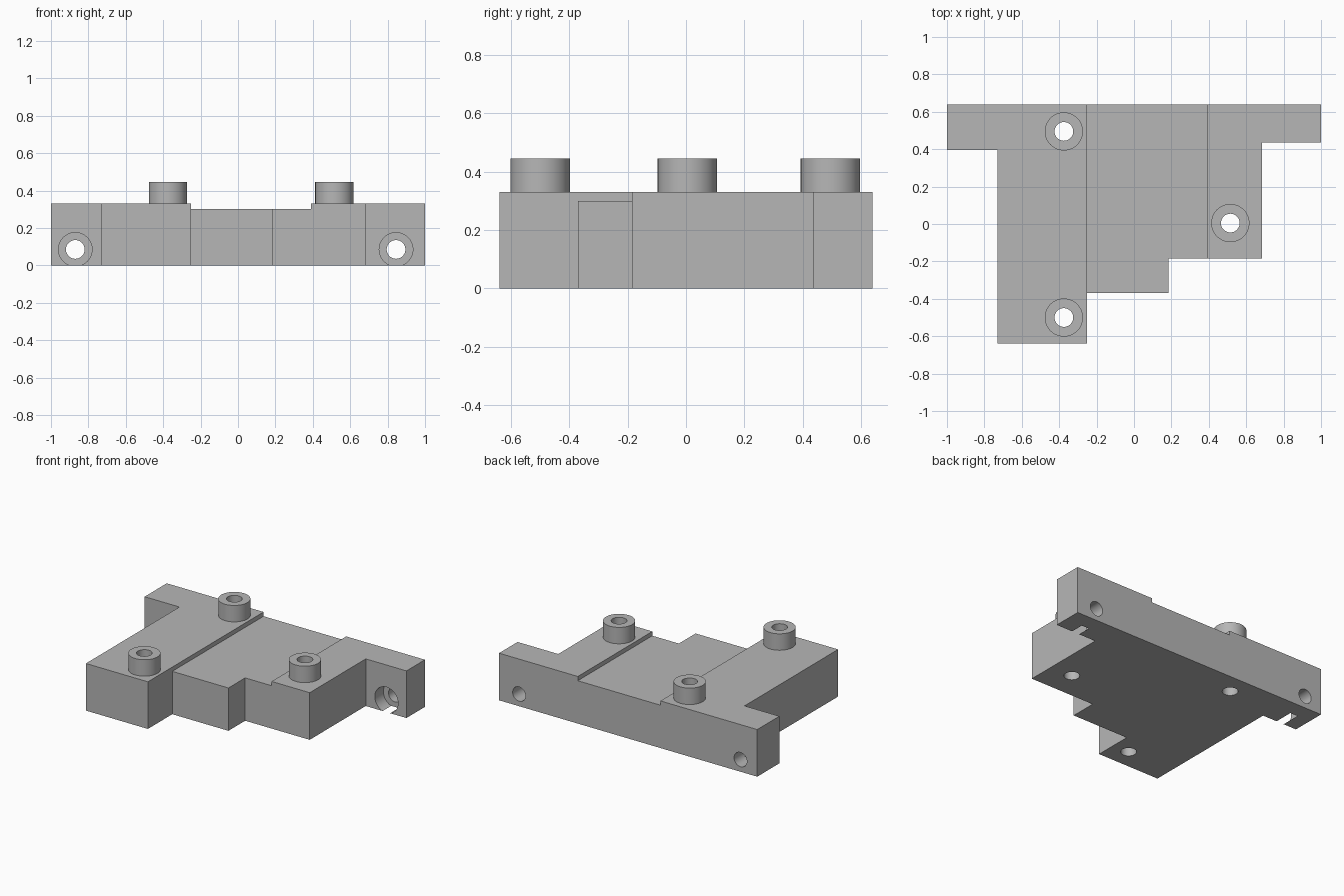
import bpy
import bmesh
import math
from mathutils import Matrix, Vector

cube = bpy.data.objects.get("Cube")
if cube:
    bpy.data.objects.remove(cube, do_unlink=True)

grey = bpy.data.materials.new("machined grey")
grey.use_nodes = True
grey.diffuse_color = (0.47, 0.47, 0.47, 1)
grey.node_tree.nodes["Principled BSDF"].inputs["Base Color"].default_value = grey.diffuse_color

HEIGHT, RECESS_Z, BOSS_TOP = 0.33, 0.30, 0.445
BACK = 0.64
HOLE_R, BOSS_R, BORE_R = 0.05, 0.102, 0.09


def finish(name, bm):
    bmesh.ops.recalc_face_normals(bm, faces=bm.faces)
    mesh = bpy.data.meshes.new(name)
    bm.to_mesh(mesh)
    bm.free()
    mesh.materials.append(grey)
    obj = bpy.data.objects.new(name, mesh)
    bpy.context.collection.objects.link(obj)
    return obj


def prism(name, outline, z0, z1):
    """Extrude a closed plan outline upward."""
    bm = bmesh.new()
    face = bm.faces.new([bm.verts.new((x, y, z0)) for x, y in outline])
    side = bmesh.ops.extrude_face_region(bm, geom=[face])
    verts = [v for v in side["geom"] if isinstance(v, bmesh.types.BMVert)]
    bmesh.ops.translate(bm, verts=verts, vec=(0, 0, z1 - z0))
    return finish(name, bm)


def cylinder(name, start, end, radius):
    a, b = Vector(start), Vector(end)
    turn = (b - a).to_track_quat("Z", "Y").to_matrix().to_4x4()
    bm = bmesh.new()
    bmesh.ops.create_cone(bm, cap_ends=True, segments=48, radius1=radius, radius2=radius,
                          depth=(b - a).length,
                          matrix=Matrix.Translation((a + b) / 2) @ turn)
    return finish(name, bm)


def combine(target, tool, operation):
    """Apply a boolean and discard the tool object."""
    mod = target.modifiers.new("boolean", "BOOLEAN")
    mod.operation, mod.solver, mod.object = operation, "EXACT", tool
    bpy.context.view_layer.objects.active = target
    bpy.ops.object.modifier_apply(modifier=mod.name)
    bpy.data.objects.remove(tool, do_unlink=True)


# Stepped plate with two mounting arms along the back
plate = prism("mounting_plate", [
    (-1, BACK), (-1, 0.395), (-0.73, 0.395), (-0.73, -0.64), (-0.25, -0.64),
    (-0.25, -0.37), (0.185, -0.37), (0.185, -0.185), (0.685, -0.185),
    (0.685, 0.435), (1, 0.435), (1, BACK)], 0, HEIGHT)

# Shallow channel running front to back
channel = prism("channel_cutter", [(-0.25, -1), (0.39, -1), (0.39, 1), (-0.25, 1)],
                RECESS_Z, HEIGHT + 0.2)
combine(plate, channel, "DIFFERENCE")

# Raised bosses with vertical through holes
for x, y in [(-0.375, 0.495), (-0.375, -0.5), (0.515, 0.005)]:
    boss = cylinder("boss", (x, y, HEIGHT - 0.1), (x, y, BOSS_TOP), BOSS_R)
    combine(plate, boss, "UNION")
    drill = cylinder("boss_drill", (x, y, -0.2), (x, y, BOSS_TOP + 0.2), HOLE_R)
    combine(plate, drill, "DIFFERENCE")

# Counterbored screw holes through the arms
for x in (-0.87, 0.845):
    z = 0.085
    drill = cylinder("arm_drill", (x, 0.2, z), (x, BACK + 0.2, z), HOLE_R)
    combine(plate, drill, "DIFFERENCE")
    bore = cylinder("arm_counterbore", (x, 0.2, z), (x, BACK - 0.11, z), BORE_R)
    combine(plate, bore, "DIFFERENCE")

# Smooth the round walls, keep machined edges crisp
bpy.ops.object.select_all(action="DESELECT")
plate.select_set(True)
bpy.context.view_layer.objects.active = plate
bpy.ops.object.shade_smooth_by_angle(angle=math.radians(30))
